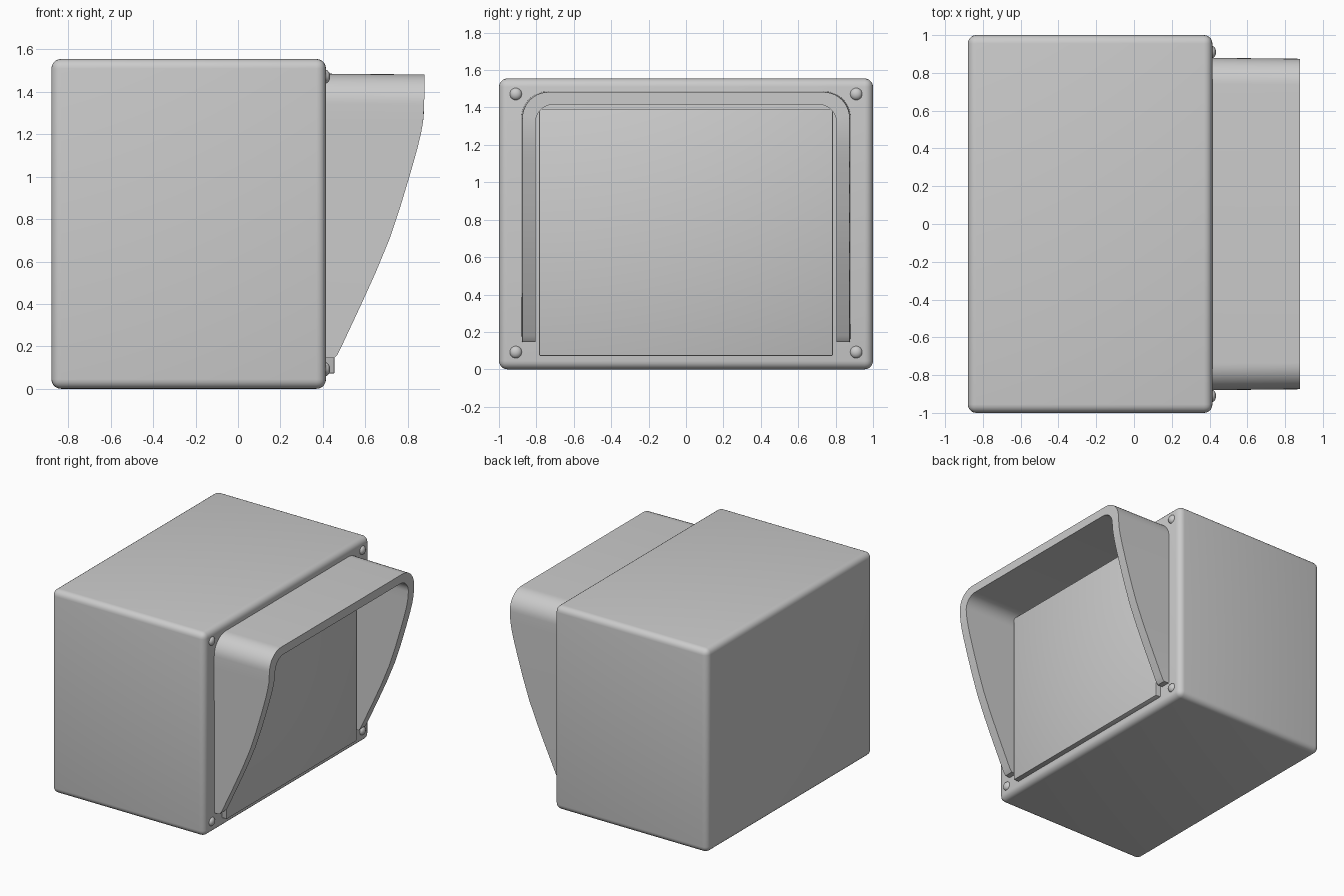
import bpy, bmesh, math
from mathutils import Matrix

if "Cube" in bpy.data.objects:
    bpy.data.objects.remove(bpy.data.objects["Cube"])


def finish(name, bm, bevel=0.0, segments=1):
    bmesh.ops.recalc_face_normals(bm, faces=bm.faces)
    mesh = bpy.data.meshes.new(name)
    bm.to_mesh(mesh)
    bm.free()
    ob = bpy.data.objects.new(name, mesh)
    bpy.context.collection.objects.link(ob)
    if bevel:
        mod = ob.modifiers.new("bevel", 'BEVEL')
        mod.width, mod.segments = bevel, segments
    bpy.ops.object.select_all(action='DESELECT')
    ob.select_set(True)
    bpy.context.view_layer.objects.active = ob
    if bevel:
        bpy.ops.object.modifier_apply(modifier="bevel")
    bpy.ops.object.shade_smooth_by_angle(angle=math.radians(35))
    return ob


def box(name, lo, hi, bevel, segments):
    bm = bmesh.new()
    bmesh.ops.create_cube(bm, size=1)
    for v in bm.verts:
        v.co = [a + (b - a) * (c + 0.5) for a, b, c in zip(lo, hi, v.co)]
    return finish(name, bm, bevel, segments)


# Housing and the raised front panel
FRONT = 0.415
box("housing", (-0.88, -1, 0), (FRONT, 1, 1.555), 0.045, 5)
box("front_panel", (0.3, -0.785, 0.072), (0.455, 0.785, 1.393), 0.006, 2)

# Hood: U-shaped wall whose front edge follows a side profile
EDGE = [(0.145, 0.455), (0.16, 0.468), (0.18, 0.479), (0.40, 0.582),
        (0.55, 0.65), (0.705, 0.714), (0.86, 0.766), (1.01, 0.811),
        (1.13, 0.845), (1.20, 0.862), (1.26, 0.873), (1.32, 0.878), (1.49, 0.879)]


def edge_x(z):
    for (z0, x0), (z1, x1) in zip(EDGE, EDGE[1:]):
        if z <= z1:
            return x0 + (x1 - x0) * (z - z0) / (z1 - z0)
    return EDGE[-1][1]


def u_path(half, top, r, n=10):
    zs = [e[0] for e in EDGE if e[0] < 1.3]
    side = [(half, z) for z in zs]
    side += [(half - r + r * math.cos(a), top - r + r * math.sin(a))
             for a in (math.pi / 2 * i / n for i in range(n + 1))]
    return side + [(-y, z) for y, z in reversed(side)]


bm = bmesh.new()
rings = []
for (yo, zo), (yi, zi) in zip(u_path(0.88, 1.486, 0.14), u_path(0.805, 1.417, 0.10)):
    taper = 0.994  # slight draft towards the front
    rings.append([bm.verts.new(p) for p in (
        (FRONT - 0.03, yo, zo), (edge_x(zo), yo * taper, zo - 0.004 * (zo > 1.3)),
        (edge_x(zi), yi, zi), (FRONT - 0.03, yi, zi))])
for a, b in zip(rings, rings[1:]):
    for i in range(4):
        j = (i + 1) % 4
        bm.faces.new((a[i], a[j], b[j], b[i]))
bm.faces.new(rings[0])
bm.faces.new(rings[-1])
finish("hood", bm)

# Domed screws in the four corners
for y in (-0.91, 0.91):
    for z in (0.092, 1.472):
        bm = bmesh.new()
        bmesh.ops.create_uvsphere(bm, u_segments=24, v_segments=12, radius=0.033)
        bmesh.ops.transform(bm, verts=bm.verts, matrix=Matrix.Translation((0.41, y, z))
                            @ Matrix.Diagonal((0.75, 1, 1, 1)))
        finish("screw", bm)
